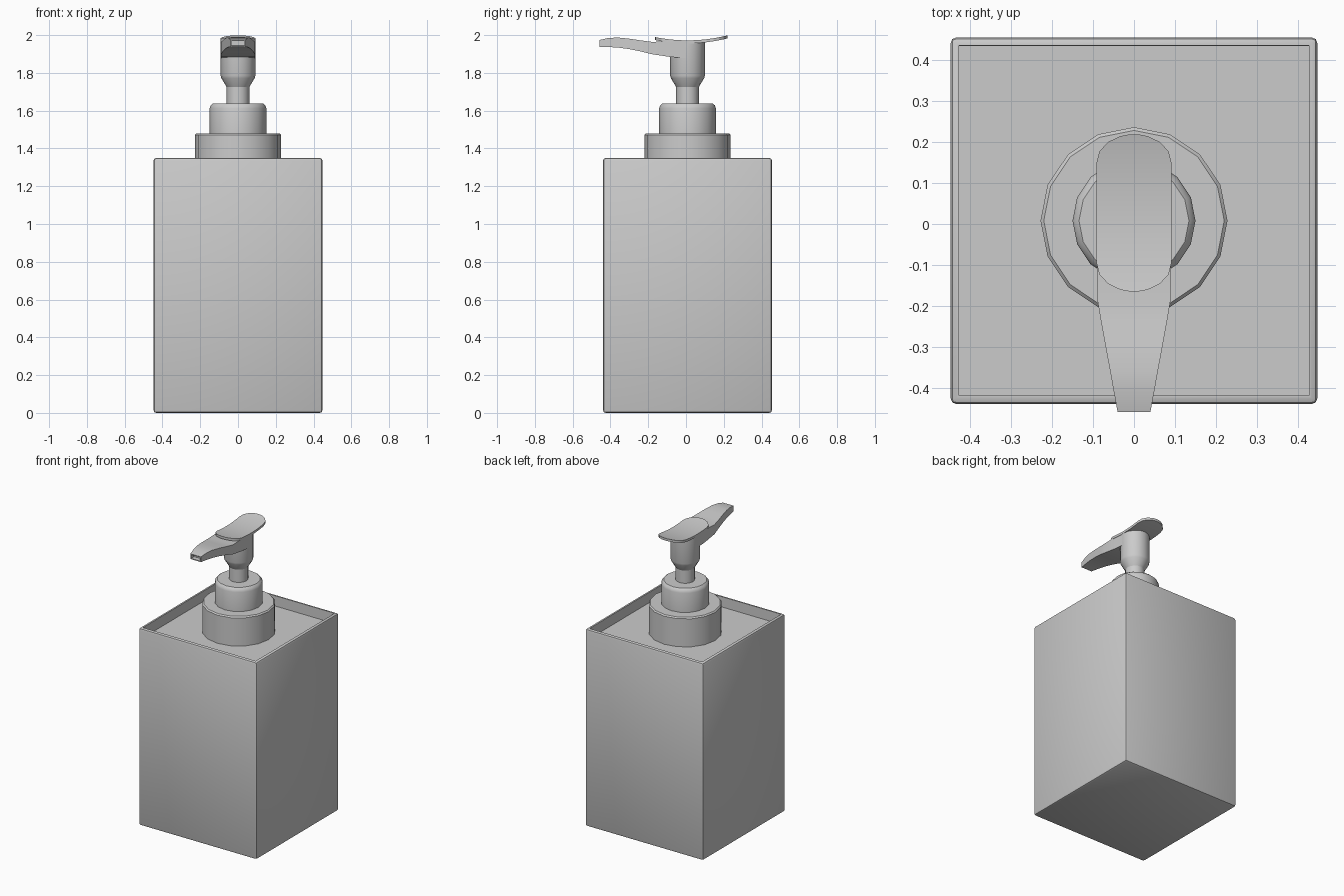
import bpy, bmesh, math
from mathutils import Vector

cube = bpy.data.objects.get("Cube")
if cube:
    bpy.data.objects.remove(cube)

CY = 0.008  # pump axis and bottle centre

grey = bpy.data.materials.new("plain_grey")
grey.use_nodes = True
GREY = (0.6, 0.6, 0.6, 1)
grey.diffuse_color = GREY
grey.node_tree.nodes["Principled BSDF"].inputs["Base Color"].default_value = GREY


def finish(name, bm, angle=35):
    bmesh.ops.recalc_face_normals(bm, faces=bm.faces)
    mesh = bpy.data.meshes.new(name)
    bm.to_mesh(mesh)
    bm.free()
    mesh.materials.append(grey)
    obj = bpy.data.objects.new(name, mesh)
    bpy.context.collection.objects.link(obj)
    bpy.ops.object.select_all(action="DESELECT")
    obj.select_set(True)
    bpy.context.view_layer.objects.active = obj
    bpy.ops.object.shade_smooth_by_angle(angle=math.radians(angle))
    return obj


def loft(bm, rings):
    """Skin a list of equal-length closed rings and cap both ends."""
    loops = [[bm.verts.new(p) for p in ring] for ring in rings]
    for a, b in zip(loops, loops[1:]):
        for i in range(len(a)):
            j = (i + 1) % len(a)
            bm.faces.new((a[i], a[j], b[j], b[i]))
    bm.faces.new(loops[0])
    return bm.faces.new(loops[-1])


def turned(name, profile, sides=16):
    """Round part from (radius, height) pairs."""
    bm = bmesh.new()
    turns = [math.tau * i / sides for i in range(sides)]
    loft(bm, [[(r * math.cos(t), CY + r * math.sin(t), z) for t in turns]
              for r, z in profile])
    return finish(name, bm)


# Square bottle with softened edges and a sunken top
bm = bmesh.new()
bmesh.ops.create_cube(bm, size=1)
for v in bm.verts:
    v.co = Vector((v.co.x * 0.894, v.co.y * 0.894 + CY, (v.co.z + 0.5) * 1.35))
bmesh.ops.bevel(bm, geom=bm.edges[:], offset=0.014, segments=2,
                profile=0.5, affect="EDGES")
bm.normal_update()
top = max(bm.faces, key=lambda f: f.calc_center_median().z)
bmesh.ops.inset_region(bm, faces=[top], thickness=0.009)
bmesh.ops.inset_region(bm, faces=[top], thickness=0.0005, depth=-0.07)
finish("bottle", bm)

# Collar, cap and pump stem
turned("collar", [(0.228, 1.275), (0.228, 1.472), (0.22, 1.48), (0.1, 1.48)])
turned("cap", [(0.15, 1.475), (0.15, 1.612), (0.145, 1.628),
               (0.134, 1.638), (0.05, 1.638)])
turned("stem", [(0.06, 1.63), (0.06, 1.73)])
turned("pump_head", [(0.06, 1.725), (0.088, 1.772), (0.092, 1.785), (0.092, 1.966)])

# Spout: (y, half width, bottom, top) sections from the head to the tip
sections = [(0.0, 0.09, 1.878, 1.968), (-0.08, 0.09, 1.884, 1.968),
            (-0.18, 0.09, 1.899, 1.964), (-0.24, 0.08, 1.914, 1.972),
            (-0.3, 0.069, 1.926, 1.981), (-0.36, 0.058, 1.934, 1.987),
            (-0.41, 0.049, 1.937, 1.985), (-0.458, 0.04, 1.938, 1.974)]
bm = bmesh.new()
tip = loft(bm, [[(-w, y, lo), (w, y, lo), (w, y, hi), (-w, y, hi)]
                for y, w, lo, hi in sections])
bmesh.ops.recalc_face_normals(bm, faces=bm.faces)
bmesh.ops.inset_region(bm, faces=[tip], thickness=0.008)
bmesh.ops.inset_region(bm, faces=[tip], thickness=0.001, depth=-0.03)
finish("spout", bm)

# Press plate: rounded strip, gently dished along its length
HALF, FRONT, BACK = 0.092, -0.165, 0.219
ROUND = 0.07


def plate_z(y):
    return 1.972 + 0.024 * ((y - 0.008) / 0.2) ** 2


steps = 14
bm = bmesh.new()
rings = []
length = BACK - FRONT
ys = [FRONT + length * (0.5 - 0.5 * math.cos(math.pi * i / steps))
      for i in range(1, steps)]
ys = [FRONT + 0.0005] + ys + [BACK - 0.0005]
for y in ys:
    end = min(y - FRONT, BACK - y, ROUND)
    k = 1 - end / ROUND
    w = HALF * math.sqrt(max(1 - k * k, 0.0))
    z = plate_z(y)
    rings.append([(-w, y, z - 0.016), (w, y, z - 0.016), (w, y, z), (-w, y, z)])
loft(bm, rings)
finish("press_plate", bm)
